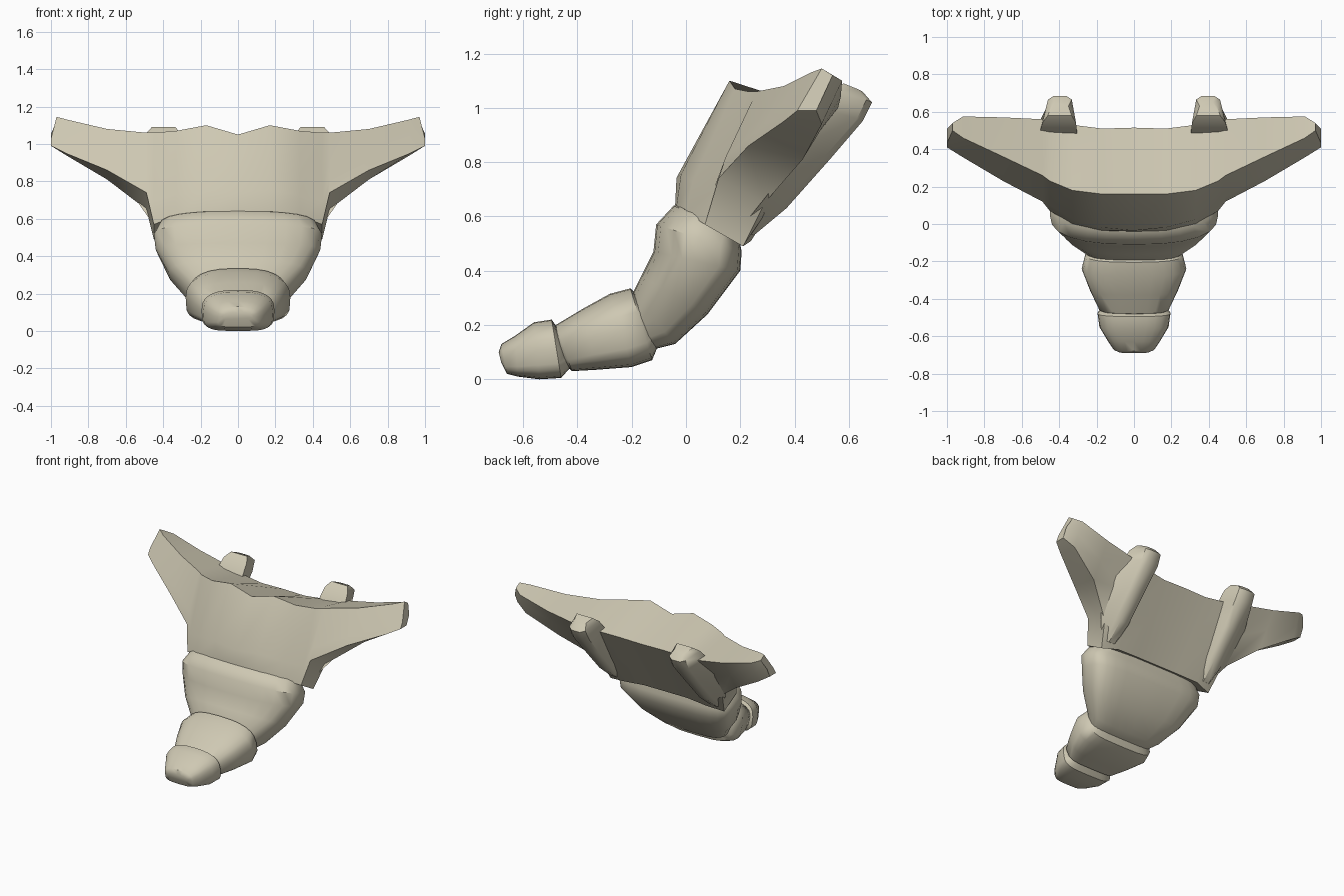
import bpy
import bmesh
from math import cos, sin, pi, copysign, radians

default_cube = bpy.data.objects.get("Cube")
if default_cube:
    bpy.data.objects.remove(default_cube, do_unlink=True)

# One bone colour for every part
BONE = (0.62, 0.58, 0.45, 1.0)
bone = bpy.data.materials.new("pale bone")
bone.use_nodes = True
bone.diffuse_color = BONE
shader = bone.node_tree.nodes["Principled BSDF"]
shader.inputs["Base Color"].default_value = BONE
shader.inputs["Roughness"].default_value = 0.8


def loft(name, rings, sharp_angle):
    """Skin a list of equal-sized point rings and cap both ends."""
    bm = bmesh.new()
    loops = [[bm.verts.new(point) for point in ring] for ring in rings]
    for lower, upper in zip(loops, loops[1:]):
        for i in range(len(lower)):
            j = (i + 1) % len(lower)
            bm.faces.new((lower[i], lower[j], upper[j], upper[i]))
    bm.faces.new(loops[0])
    bm.faces.new(loops[-1])
    bmesh.ops.recalc_face_normals(bm, faces=bm.faces)
    mesh = bpy.data.meshes.new(name)
    bm.to_mesh(mesh)
    bm.free()
    mesh.materials.append(bone)
    part = bpy.data.objects.new(name, mesh)
    bpy.context.collection.objects.link(part)
    bpy.ops.object.select_all(action="DESELECT")
    part.select_set(True)
    bpy.context.view_layer.objects.active = part
    bpy.ops.object.shade_smooth_by_angle(angle=radians(sharp_angle))
    return part


def rounded_ring(front, back, half_width, power, sides=24):
    """Rounded-box outline from front to back; the back half is squarer."""
    ring = []
    for i in range(sides):
        a = 2 * pi * i / sides
        p = power if sin(a) < 0 else 4
        across = copysign(abs(cos(a)) ** (2 / p), cos(a))
        along = copysign(abs(sin(a)) ** (2 / p), sin(a))
        t = (1 + along) / 2
        y = front[0] + (back[0] - front[0]) * t
        z = front[1] + (back[1] - front[1]) * t
        ring.append((half_width * across, y, z))
    return ring


def segment(name, sections, power):
    rings = [rounded_ring(front, back, w, power) for front, back, w in sections]
    return loft(name, rings, 40)


# Tail segments: front point, back point, half width of each section
segment("middle_segment", [
    ((0.03, 0.65), (0.2, 0.55), 0.38),
    ((-0.045, 0.64), (0.2, 0.495), 0.42),
    ((-0.11, 0.57), (0.205, 0.47), 0.45),
    ((-0.12, 0.47), (0.2, 0.4), 0.44),
    ((-0.165, 0.38), (0.08, 0.24), 0.37),
    ((-0.2, 0.31), (-0.04, 0.13), 0.28),
    ((-0.205, 0.28), (-0.12, 0.11), 0.24),
], 2.5)

segment("lower_segment", [
    ((-0.16, 0.29), (-0.1, 0.13), 0.22),
    ((-0.205, 0.335), (-0.125, 0.07), 0.26),
    ((-0.28, 0.315), (-0.2, 0.045), 0.28),
    ((-0.38, 0.26), (-0.33, 0.035), 0.235),
    ((-0.48, 0.2), (-0.42, 0.03), 0.19),
    ((-0.49, 0.17), (-0.44, 0.05), 0.16),
], 2.6)

segment("tail_tip", [
    ((-0.46, 0.17), (-0.42, 0.05), 0.15),
    ((-0.495, 0.22), (-0.46, 0.005), 0.195),
    ((-0.56, 0.21), (-0.54, 0.0), 0.185),
    ((-0.63, 0.16), (-0.62, 0.01), 0.14),
    ((-0.68, 0.13), (-0.66, 0.02), 0.11),
    ((-0.69, 0.1), (-0.68, 0.06), 0.08),
], 2.6)

# Winged top plate: x, then lower front, upper front, upper back, lower back
stations = [
    (0.0, (-0.04, 0.64), (0.16, 1.05), (0.515, 0.97), (0.23, 0.52)),
    (0.17, (-0.035, 0.64), (0.16, 1.1), (0.51, 0.97), (0.23, 0.52)),
    (0.33, (0.0, 0.615), (0.18, 1.07), (0.53, 0.98), (0.24, 0.51)),
    (0.45, (0.07, 0.57), (0.23, 1.06), (0.55, 0.99), (0.21, 0.49)),
    (0.49, (0.12, 0.74), (0.26, 1.06), (0.56, 1.0), (0.29, 0.65)),
    (0.7, (0.23, 0.86), (0.36, 1.08), (0.57, 1.04), (0.43, 0.81)),
    (0.92, (0.36, 0.95), (0.46, 1.13), (0.575, 1.1), (0.5, 0.94)),
    (1.0, (0.41, 0.99), (0.5, 1.145), (0.54, 1.12), (0.48, 0.99)),
]


def plate_ring(x, low_front, top_front, top_back, low_back):
    """Six-point section; the front bulges mid-way and the tip edge slants."""
    bulge = 0.045 * max(0, 1 - abs(x) / 0.6)
    slant = 0.3 * max(0, abs(x) - 0.9)
    front_mid = [(a * 3 + b) / 4 for a, b in zip(low_front, top_front)]
    back_mid = [(a + b) / 2 for a, b in zip(low_back, top_back)]
    front_mid[0] -= bulge
    profile = (low_front, front_mid, top_front, top_back, back_mid, low_back)
    return [(x - copysign(slant * (2 <= i <= 3), x), y, z)
            for i, (y, z) in enumerate(profile)]


left_half = [plate_ring(*s) for s in stations]
right_half = [plate_ring(-s[0], *s[1:]) for s in reversed(stations[1:])]
loft("winged_top_plate", right_half + left_half, 42)

# Back ridges ending in raised knobs: inner point, outer point,
# half width, and how far the base flares towards the wing
ridge_path = [
    ((0.22, 0.58), (0.25, 0.53), 0.05, 1.2),
    ((0.3, 0.68), (0.37, 0.63), 0.065, 2),
    ((0.42, 0.86), (0.53, 0.81), 0.07, 2.4),
    ((0.49, 1.0), (0.65, 0.95), 0.08, 1.3),
    ((0.54, 1.06), (0.685, 1.02), 0.075, 1.2),
    ((0.58, 1.09), (0.65, 1.06), 0.055, 1.1),
]
for side, sign in (("left", 1), ("right", -1)):
    rings = []
    for inner, outer, w, flare in ridge_path:
        shoulder = (outer[0] - 0.02, outer[1] + 0.01)
        outline = ((-1.2, inner), (flare, inner), (0.8, shoulder),
                   (0.4, outer), (-0.5, outer), (-0.9, shoulder))
        rings.append([(sign * (0.4 + w * k), *point) for k, point in outline])
    loft(side + "_back_ridge", rings, 40)
